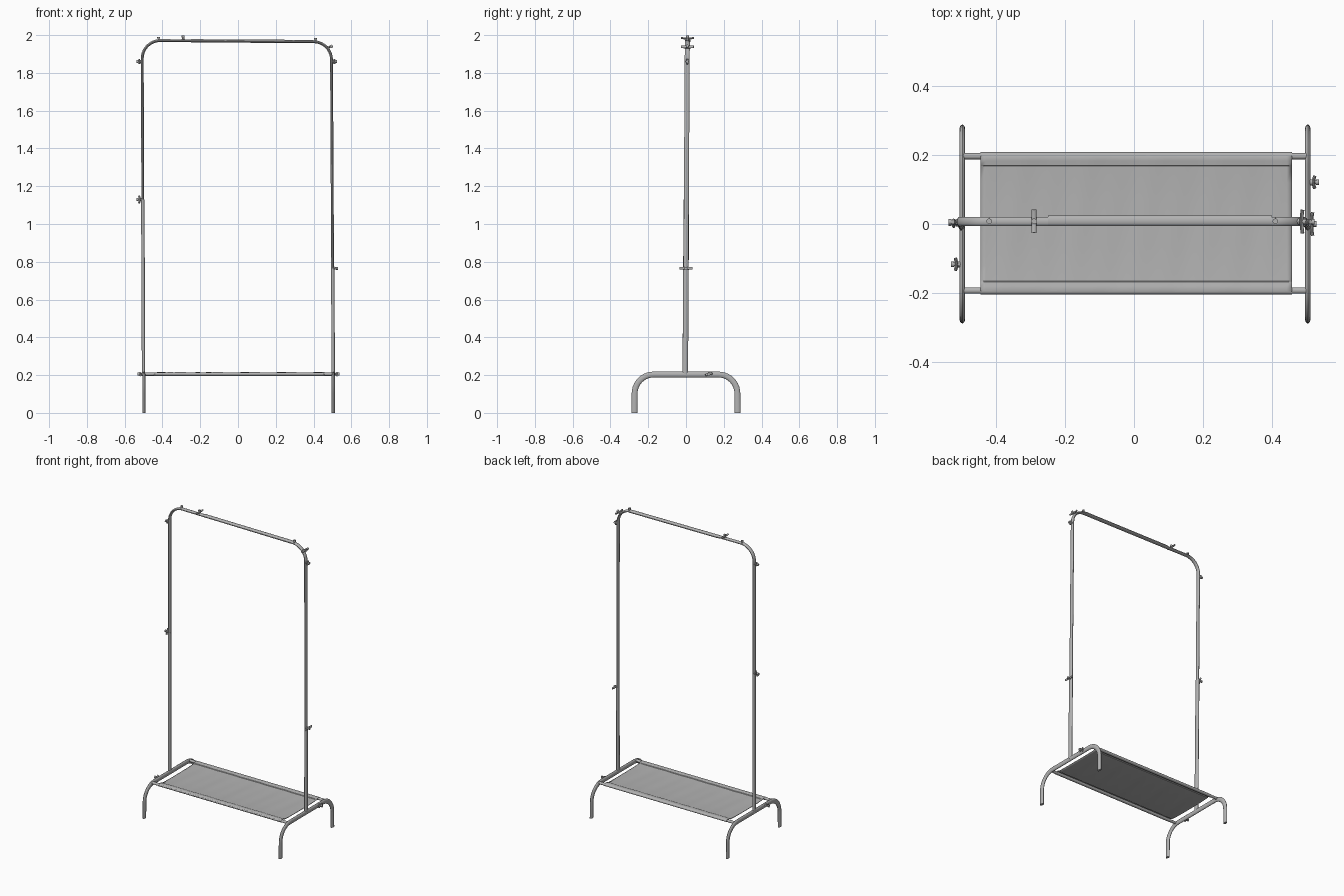
import bpy, bmesh, math
from mathutils import Vector

if "Cube" in bpy.data.objects:
    bpy.data.objects.remove(bpy.data.objects["Cube"])


def material(name, v):
    m = bpy.data.materials.new(name)
    m.diffuse_color = (v, v, v, 1)
    m.use_nodes = True
    m.node_tree.nodes["Principled BSDF"].inputs["Base Color"].default_value = m.diffuse_color
    return m


GREY = material("grey metal and cloth", 0.45)


def finish(name, bm):
    bmesh.ops.recalc_face_normals(bm, faces=bm.faces)
    me = bpy.data.meshes.new(name)
    bm.to_mesh(me)
    bm.free()
    ob = bpy.data.objects.new(name, me)
    bpy.context.collection.objects.link(ob)
    me.materials.append(GREY)
    bpy.ops.object.select_all(action='DESELECT')
    bpy.context.view_layer.objects.active = ob
    ob.select_set(True)
    bpy.ops.object.shade_smooth_by_angle(angle=math.radians(40))
    return ob


def sweep(bm, path, normal, a, b, n=14):
    """Oval tube along a planar path: a = half width in plane, b = across it."""
    path, normal = [Vector(p) for p in path], Vector(normal)
    rings = []
    for i, p in enumerate(path):
        t = (path[min(i + 1, len(path) - 1)] - path[max(i - 1, 0)]).normalized()
        side = normal.cross(t).normalized()
        rings.append([bm.verts.new(p + side * a * math.cos(k * math.tau / n)
                                   + normal * b * math.sin(k * math.tau / n))
                      for k in range(n)])
    for r, s in zip(rings, rings[1:]):
        for k in range(n):
            bm.faces.new((r[k], r[(k + 1) % n], s[(k + 1) % n], s[k]))
    bm.faces.new(rings[0])
    bm.faces.new(rings[-1])


def tube(name, path, normal, a, b):
    bm = bmesh.new()
    sweep(bm, path, normal, a, b)
    return finish(name, bm)


def arch(x0, x1, xt0, xt1, ztop0, ztop1, r):
    """Upside-down U as (u, z) pairs with round corners."""
    pts = [(x0, 0)]
    for k in range(11):
        t = k / 10 * math.pi / 2
        pts.append((xt0 + r - r * math.cos(t), ztop0 - r + r * math.sin(t)))
    for k in range(11):
        t = k / 10 * math.pi / 2
        pts.append((xt1 - r + r * math.sin(t), ztop1 - r + r * math.cos(t)))
    pts.append((x1, 0))
    return pts


# Tall hanging frame, starting on the foot frames
hang = arch(-0.5, 0.505, -0.507, 0.495, 1.971, 1.965, 0.095)
hang[0], hang[-1] = (-0.5, 0.2), (0.504, 0.2)
tube("hanging_frame", [(u, -0.005 + 0.012 * z / 1.97, z) for u, z in hang],
     (0, 1, 0), 0.0075, 0.0135)

# Outer sleeves on the lower posts and the rail
tube("left_lower_sleeve", [(-0.5, -0.004, 0.2), (-0.504, 0.002, 1.13)], (0, 1, 0), 0.009, 0.015)
tube("right_lower_sleeve", [(0.504, -0.004, 0.2), (0.502, 0, 0.765)], (0, 1, 0), 0.009, 0.015)
tube("rail_sleeve", [(-0.25, 0.009, 1.97), (0.4, 0.009, 1.966)], (0, 1, 0), 0.0085, 0.0155)

# Foot frames
for side, x in (("left", -0.498), ("right", 0.504)):
    pts = arch(-0.273, 0.273, -0.272, 0.272, 0.203, 0.203, 0.1)
    tube(side + "_foot_frame", [(x, u, z) for u, z in pts], (1, 0, 0), 0.0155, 0.0085)

# Shelf rails
for side, y in (("front", -0.193), ("back", 0.197)):
    tube(side + "_shelf_rail", [(-0.5, y, 0.205), (0.505, y, 0.205)], (0, 1, 0), 0.0085, 0.0095)

# Cloth shelf: rippled sheet with raised hems wrapped over the rails
bm = bmesh.new()
prof = [(-0.205, 0.203), (-0.202, 0.211), (-0.193, 0.215), (-0.18, 0.213), (-0.168, 0.211),
        (-0.166, 0.207), (-0.12, 0.205), (-0.06, 0.204), (0, 0.204), (0.06, 0.204),
        (0.12, 0.205), (0.168, 0.207), (0.17, 0.211), (0.183, 0.213), (0.196, 0.215),
        (0.205, 0.211), (0.208, 0.203)]
cols = 60
grid = []
for i in range(cols + 1):
    x = -0.445 + 0.903 * i / cols
    row = []
    for y, z in prof:
        mid = max(0, 1 - abs(y) / 0.2)
        ripple = 0.0016 * mid ** 0.5 * (math.sin(31 * x + 5 * y) + 0.5 * math.sin(67 * x - 9 * y))
        row.append(bm.verts.new((x, y, z + ripple)))
    grid.append(row)
for r, s in zip(grid, grid[1:]):
    for k in range(len(prof) - 1):
        bm.faces.new((r[k], s[k], s[k + 1], r[k + 1]))
cloth = finish("cloth_shelf", bm)
mod = cloth.modifiers.new("thickness", 'SOLIDIFY')
mod.thickness = 0.004
mod.offset = -1

# Cloth sleeves under the hems
for side, y in (("front", -0.193), ("back", 0.197)):
    tube(side + "_cloth_sleeve", [(-0.445, y, 0.205), (0.458, y, 0.205)], (0, 1, 0), 0.0095, 0.0115)


def knob(name, base, axis, wing, length, span):
    """Wing screw: stem, collar, round head and two flat wings."""
    base, axis, wing = Vector(base), Vector(axis).normalized(), Vector(wing).normalized()
    n = axis.cross(wing)
    bm = bmesh.new()
    sweep(bm, [base, base + axis * length], n, 0.005, 0.005, 10)
    sweep(bm, [base, base + axis * length * 0.35], n, 0.009, 0.009, 12)
    tip = base + axis * length
    sweep(bm, [tip - axis * 0.006, tip, tip + axis * 0.003], n, 0.008, 0.008, 12)
    if span:
        mid = base + axis * length * 0.5
        for s in (-1, 1):
            sweep(bm, [mid, mid + wing * s * span * 0.6 + axis * 0.001,
                       mid + wing * s * span + axis * 0.003], axis.cross(wing), 0.005, 0.007, 10)
    finish(name, bm)


# Clamp knobs: name, base, axis, wing direction, length, half wing span
knobs = [
    ("left_upper_knob", (-0.509, 0.006, 1.86), (-1, 0, 0), (0, 0, 1), 0.026, 0.012),
    ("right_upper_knob", (0.498, 0.006, 1.86), (1, 0, 0), (0, 0, 1), 0.022, 0.013),
    ("left_post_knob", (-0.506, 0.002, 1.13), (-1, 0, 0), (0, 0.4, 1), 0.029, 0.02),
    ("right_post_knob", (0.504, 0, 0.765), (1, 0, 0), (0, 1, 0), 0.022, 0.034),
    ("right_corner_knob", (0.474, 0.007, 1.932), (1, 0, 0.4), (0, 1, 0), 0.026, 0.034),
    ("rail_knob", (-0.29, 0.008, 1.97), (0, 0, 1), (0, 1, 0), 0.024, 0.034),
    ("left_rail_pin", (-0.42, 0.008, 1.972), (0, 0, 1), (0, 1, 0), 0.016, 0),
    ("right_rail_pin", (0.41, 0.008, 1.966), (0, 0, 1), (0, 1, 0), 0.016, 0),
    ("left_foot_knob", (-0.502, -0.117, 0.205), (-1, 0, 0), (0, 1, 0.3), 0.026, 0.018),
    ("right_foot_knob", (0.508, 0.121, 0.205), (1, 0, 0), (0, 1, 0.3), 0.026, 0.018),
]
for k in knobs:
    knob(*k)
